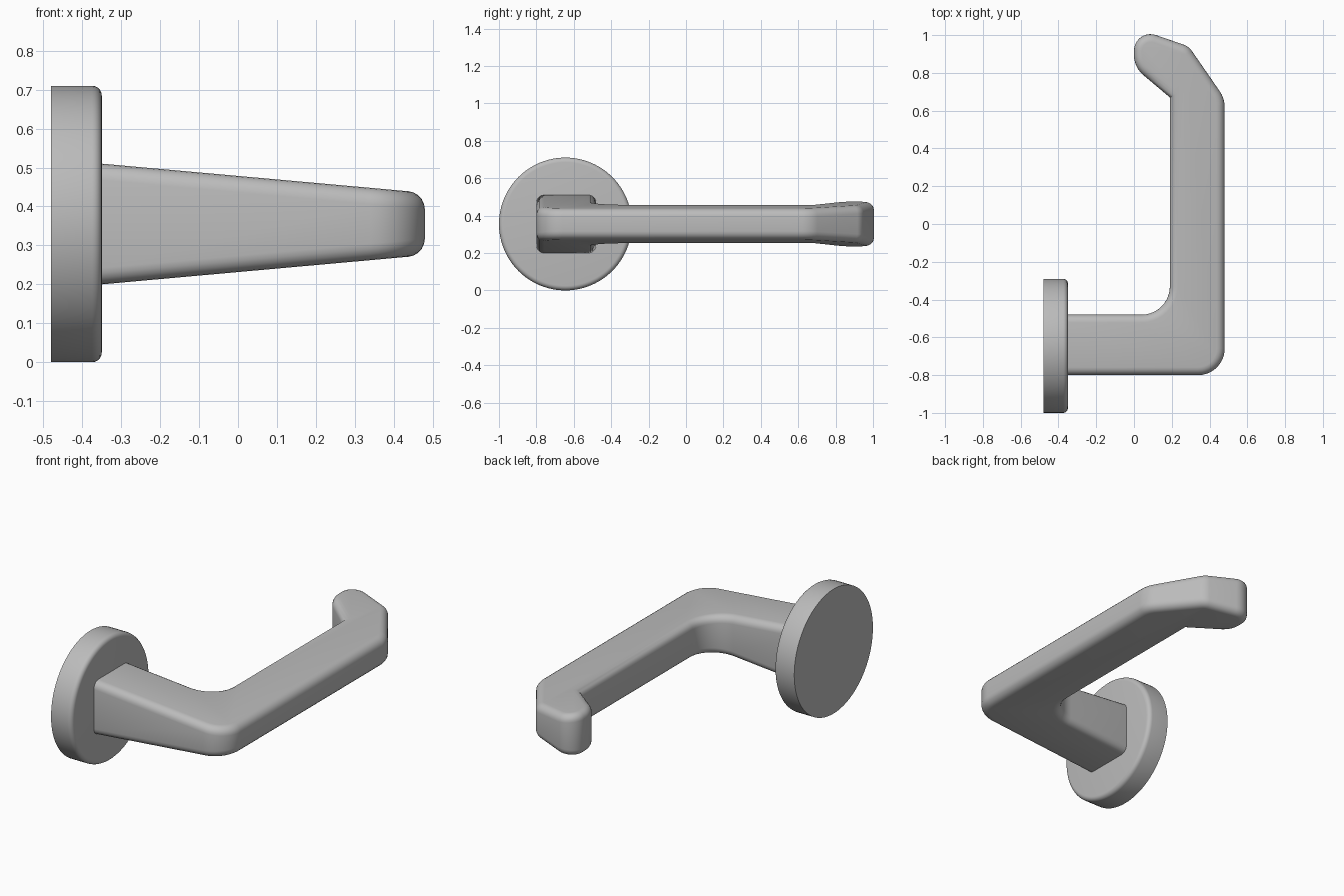
import bpy, bmesh, math
from mathutils import Vector

cube = bpy.data.objects.get("Cube")
if cube:
    bpy.data.objects.remove(cube, do_unlink=True)

MID_Z = 0.355

metal = bpy.data.materials.new("satin_grey")
metal.use_nodes = True
grey = (0.5, 0.5, 0.5, 1)
metal.diffuse_color = grey
metal.node_tree.nodes["Principled BSDF"].inputs["Base Color"].default_value = grey


def finish(bm, name, bevel, segments):
    """Turn a bmesh into a smooth object with rounded rims."""
    bmesh.ops.recalc_face_normals(bm, faces=bm.faces)
    mesh = bpy.data.meshes.new(name)
    bm.to_mesh(mesh)
    bm.free()
    mesh.materials.append(metal)
    obj = bpy.data.objects.new(name, mesh)
    bpy.context.collection.objects.link(obj)
    mod = obj.modifiers.new("rounded_rim", 'BEVEL')
    mod.width = bevel
    mod.segments = segments
    mod.use_clamp_overlap = False
    if "bevel_weight_edge" in mesh.attributes:
        mod.limit_method = 'WEIGHT'
    else:
        mod.limit_method = 'ANGLE'
        mod.angle_limit = math.radians(60)
    bpy.ops.object.select_all(action='DESELECT')
    obj.select_set(True)
    bpy.context.view_layer.objects.active = obj
    bpy.ops.object.modifier_apply(modifier=mod.name)
    bpy.ops.object.shade_smooth_by_angle(angle=math.radians(35))
    return obj


def fillet(corners, steps=10):
    """Round each (x, y, radius) corner of a closed outline."""
    points = []
    for i, (x, y, radius) in enumerate(corners):
        p = Vector((x, y))
        if radius == 0:
            points.append(p)
            continue
        a = (Vector(corners[i - 1][:2]) - p).normalized()
        b = (Vector(corners[(i + 1) % len(corners)][:2]) - p).normalized()
        half = a.angle(b) / 2
        centre = p + (a + b).normalized() * radius / math.sin(half)
        start = p + a * radius / math.tan(half) - centre
        end = p + b * radius / math.tan(half) - centre
        turn = math.pi - 2 * half
        for k in range(steps + 1):
            t = k / steps
            points.append(centre + (start * math.sin((1 - t) * turn)
                                    + end * math.sin(t * turn)) / math.sin(turn))
    return points


# Lever: rounded plan outline whose height tapers away from the door
outline = fillet([
    (-0.42, -0.80, 0), (0.48, -0.80, 0.14), (0.48, 0.665, 0.15),
    (0.29, 0.94, 0.09), (0, 1.04, 0.087), (0, 0.83, 0.14),
    (0.19, 0.67, 0), (0.19, -0.48, 0.15), (-0.42, -0.48, 0)])
bm = bmesh.new()
rings = []
for side in (-1, 1):
    rings.append([bm.verts.new((p.x, p.y, MID_Z + side * (0.155 - 0.09 * (p.x + 0.35))))
                  for p in outline])
    bm.faces.new(rings[-1])
for i in range(len(outline)):
    j = (i + 1) % len(outline)
    bm.faces.new((rings[0][i], rings[0][j], rings[1][j], rings[1][i]))
finish(bm, "lever", 0.042, 5)

# Rose: round wall plate with a softened front rim
bm = bmesh.new()
bmesh.ops.create_cone(bm, cap_ends=True, segments=96, radius1=0.355, radius2=0.355, depth=0.13)
weight = bm.edges.layers.float.new("bevel_weight_edge")
for edge in bm.edges:
    if all(v.co.z > 0 for v in edge.verts):
        edge[weight] = 1
rose = finish(bm, "rose", 0.025, 5)
rose.rotation_euler = (0, math.pi / 2, 0)
rose.location = (-0.415, -0.645, MID_Z)
